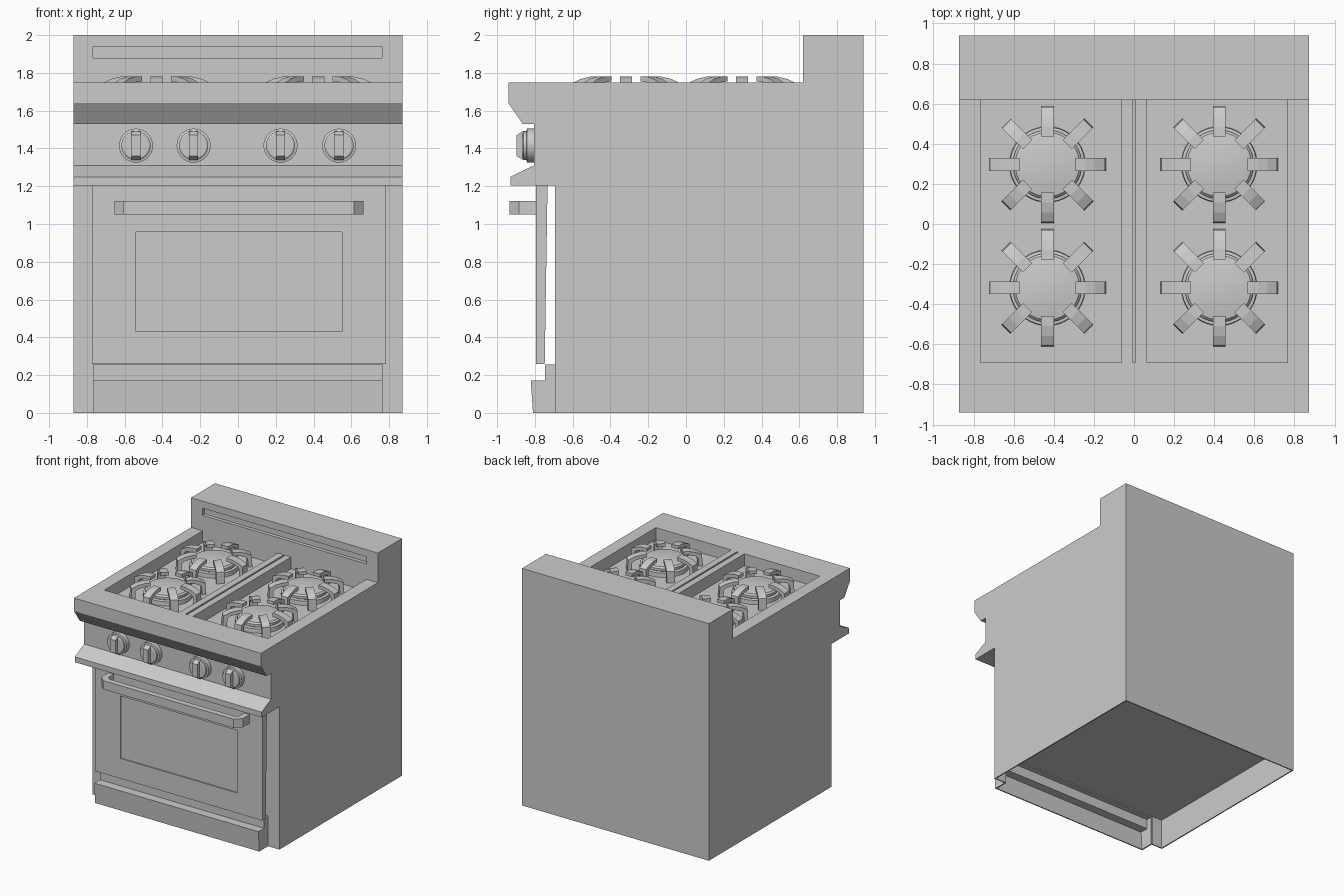
import bpy, bmesh
from math import pi, cos, sin, radians
from mathutils import Matrix, Vector

if "Cube" in bpy.data.objects:
    bpy.data.objects.remove(bpy.data.objects["Cube"])


def finish(bm, name):
    bmesh.ops.recalc_face_normals(bm, faces=bm.faces)
    me = bpy.data.meshes.new(name)
    bm.to_mesh(me)
    bm.free()
    ob = bpy.data.objects.new(name, me)
    bpy.context.collection.objects.link(ob)
    return ob


def prism(name, pts, a, b, axis='x', mats=(Matrix(),)):
    """Extrude a 2D outline from a to b along an axis, once per matrix."""
    put = {'x': lambda p, t: (t, p[0], p[1]),
           'y': lambda p, t: (p[0], t, p[1]),
           'z': lambda p, t: (p[0], p[1], t)}[axis]
    bm = bmesh.new()
    for m in mats:
        lo = [bm.verts.new(m @ Vector(put(p, a))) for p in pts]
        hi = [bm.verts.new(m @ Vector(put(p, b))) for p in pts]
        bm.faces.new(lo)
        bm.faces.new(hi)
        n = len(pts)
        for i in range(n):
            j = (i + 1) % n
            bm.faces.new((lo[i], lo[j], hi[j], hi[i]))
    return finish(bm, name)


def box(name, x0, x1, y0, y1, z0, z1):
    return prism(name, [(x0, y0), (x1, y0), (x1, y1), (x0, y1)], z0, z1, 'z')


def lathe(name, prof, m, segs=32):
    """Turn a (radius, height) profile about z, then place it with m."""
    bm = bmesh.new()
    rings = [[bm.verts.new(m @ Vector((r * cos(2 * pi * i / segs), r * sin(2 * pi * i / segs), h)))
              for i in range(segs)] for r, h in prof]
    for p, q in zip(rings, rings[1:]):
        for i in range(segs):
            j = (i + 1) % segs
            bm.faces.new((p[i], p[j], q[j], q[i]))
    bm.faces.new(rings[0])
    bm.faces.new(rings[-1])
    ob = finish(bm, name)
    smooth(ob)
    return ob


def smooth(ob):
    bpy.ops.object.select_all(action='DESELECT')
    ob.select_set(True)
    bpy.context.view_layer.objects.active = ob
    bpy.ops.object.shade_smooth_by_angle(angle=radians(30))


def cut(ob, *dims):
    """Subtract a box from an object."""
    c = box("cutter", *dims)
    c.hide_render = True
    mod = ob.modifiers.new("cut", 'BOOLEAN')
    mod.operation = 'DIFFERENCE'
    mod.solver = 'EXACT'
    mod.object = c
    bpy.context.view_layer.objects.active = ob
    bpy.ops.object.modifier_apply(modifier=mod.name)
    bpy.data.objects.remove(c, do_unlink=True)


# Body: side profile with backsplash, front rail and lower ledge
body = prism("range_body", [
    (.94, 0), (.94, 2), (.62, 2), (.62, 1.75), (-.94, 1.75), (-.94, 1.64), (-.865, 1.53),
    (-.805, 1.53), (-.805, 1.31), (-.93, 1.25), (-.93, 1.205), (-.693, 1.205), (-.693, 0)],
    -.872, .872)
# Cooktop wells and centre groove
cut(body, -.765, -.062, -.69, .62, 1.65, 1.8)
cut(body, .062, .765, -.69, .62, 1.65, 1.8)
cut(body, -.007, .007, -.69, .62, 1.71, 1.8)
# Backsplash slot
cut(body, -.767, .763, .5, .65, 1.88, 1.94)
# Open underside and toe opening
cut(body, -.862, .862, -.683, .93, -.1, .255)
cut(body, -.765, .765, -.8, -.6, -.1, .255)

# Oven door with shallow window
door = prism("oven_door", [(-.795, .26), (-.795, 1.203), (-.733, 1.203), (-.748, .26)], -.772, .783)
cut(door, -.54, .55, -.9, -.785, .43, .957)

# Door handle
prism("door_handle", [
    (-.655, -.79), (-.655, -.885), (-.605, -.935), (.615, -.935), (.665, -.885), (.665, -.79),
    (.615, -.79), (.615, -.86), (.59, -.885), (-.58, -.885), (-.605, -.86), (-.605, -.79)],
    1.05, 1.123, 'z')

# Kick panel: thin stepped front and two end plates
prism("kick_panel", [
    (-.81, 0), (-.822, .172), (-.747, .172), (-.747, .255), (-.69, .255), (-.69, .245),
    (-.737, .245), (-.737, .162), (-.812, .162), (-.80, 0)], -.765, .765)
for s, side in ((-1, "left"), (1, "right")):
    prism("kick_end_" + side, [(-.81, 0), (-.822, .172), (-.747, .172), (-.747, .255),
                               (-.69, .255), (-.69, 0)], s * .755, s * .766)

# Control knobs with bezels and grips
for i, x in enumerate((-.54, -.235, .225, .535)):
    m = Matrix.Translation((x, -.80, 1.415)) @ Matrix.Rotation(pi / 2, 4, 'X')
    lathe(f"knob_{i}", [(.09, 0), (.09, .042), (.077, .045), (.077, .06), (.068, .066)], m)
    prism(f"knob_grip_{i}", [(-.85, -.077), (-.868, -.074), (-.897, -.055), (-.897, .055),
                             (-.868, .074), (-.85, .077)], x - .024, x + .024, 'x',
          ) .data.update()
    for ob in (bpy.data.objects[f"knob_grip_{i}"],):
        ob.location.z = 1.415

# Burners: base, domed cap and eight bent grate fingers
finger = [(.292, 1.65), (.287, 1.745), (.24, 1.768), (.19, 1.78), (.14, 1.782),
          (.14, 1.755), (.19, 1.75), (.235, 1.738), (.255, 1.72), (.26, 1.65)]
for i, (x, y) in enumerate(((-.432, .297), (.425, .297), (-.432, -.318), (.425, -.318))):
    m = Matrix.Translation((x, y, 0))
    lathe(f"burner_base_{i}", [(.19, 1.645), (.187, 1.685), (.15, 1.69)], m, 40)
    lathe(f"burner_cap_{i}", [(.155, 1.685), (.172, 1.695), (.172, 1.715), (.16, 1.727),
                              (.10, 1.737), (.04, 1.741), (.01, 1.742)], m, 40)
    prism(f"grate_fingers_{i}", finger, -.032, .032, 'y',
          [m @ Matrix.Rotation(k * pi / 4, 4, 'Z') for k in range(8)])
